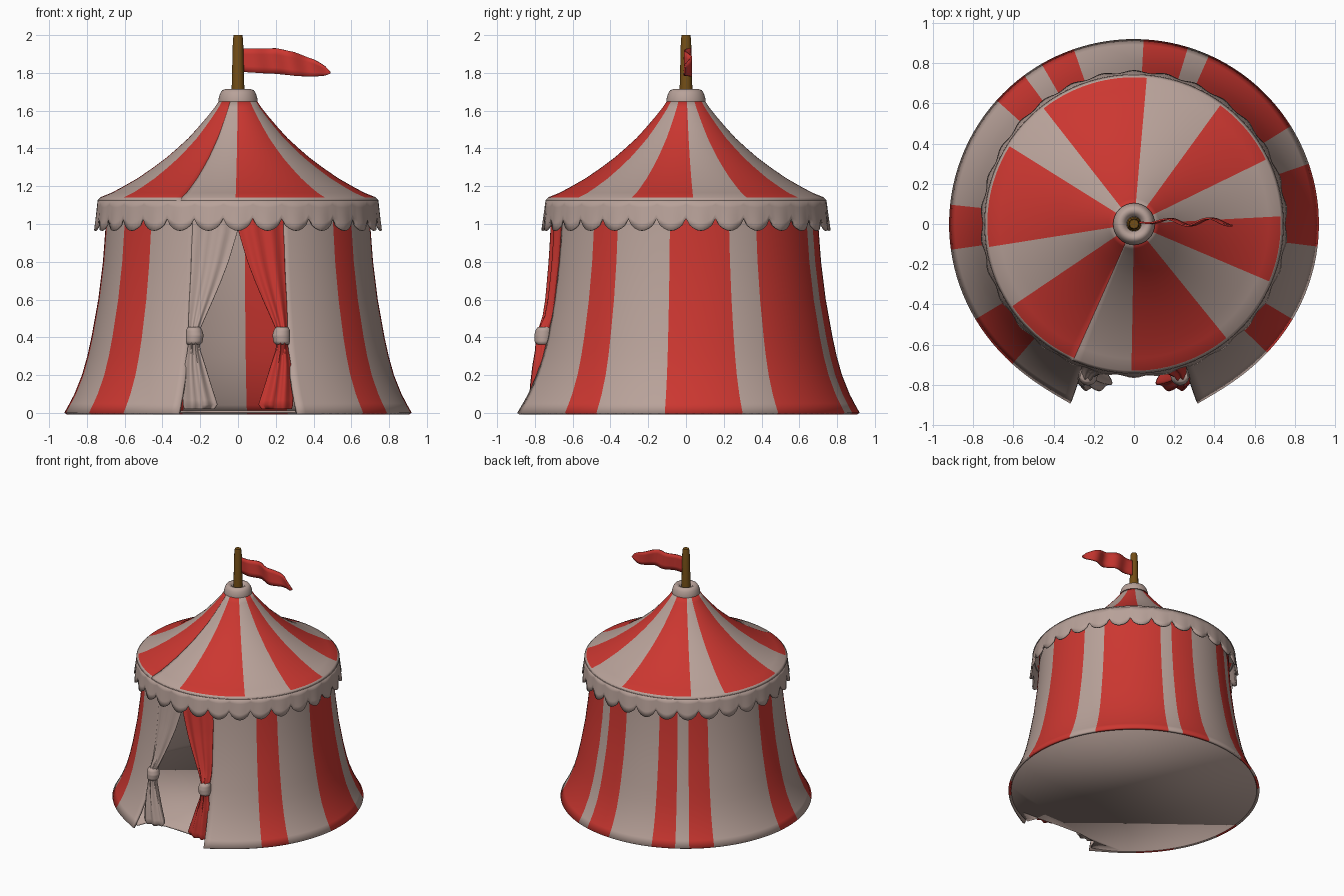
import bpy, bmesh, math

cube = bpy.data.objects.get("Cube")
if cube:
    bpy.data.objects.remove(cube)


def material(name, rgb):
    m = bpy.data.materials.new(name)
    m.use_nodes = True
    m.diffuse_color = (*rgb, 1)
    bsdf = m.node_tree.nodes["Principled BSDF"]
    bsdf.inputs["Base Color"].default_value = (*rgb, 1)
    bsdf.inputs["Roughness"].default_value = 0.9
    return m


CREAM = material("cream_canvas", (0.48, 0.36, 0.32))
RED = material("red_canvas", (0.6, 0.038, 0.03))
BROWN = material("brown_wood", (0.17, 0.075, 0.008))


def finish(name, bm, mats, thickness=0, angle=45):
    """Turn a bmesh into a smooth-shaded object, thickened inwards if asked."""
    mesh = bpy.data.meshes.new(name)
    bm.to_mesh(mesh)
    bm.free()
    for m in mats:
        mesh.materials.append(m)
    ob = bpy.data.objects.new(name, mesh)
    bpy.context.collection.objects.link(ob)
    if thickness:
        mod = ob.modifiers.new("thickness", "SOLIDIFY")
        mod.thickness = thickness
        mod.offset = -1
    bpy.ops.object.select_all(action="DESELECT")
    ob.select_set(True)
    bpy.context.view_layer.objects.active = ob
    bpy.ops.object.shade_smooth_by_angle(angle=math.radians(angle))
    return ob


def sheet(name, us, vs, point, mats, colour=None, wrap=False, caps=False, **kw):
    """Grid surface: point(u, v) gives each corner, colour(u, v) each face."""
    bm = bmesh.new()
    rows = [[bm.verts.new(point(u, v)) for u in us] for v in vs]
    n = len(us)
    for j in range(len(vs) - 1):
        for i in range(n if wrap else n - 1):
            k = (i + 1) % n
            f = bm.faces.new((rows[j][i], rows[j][k], rows[j + 1][k], rows[j + 1][i]))
            if colour:
                f.material_index = colour((us[i] + us[k]) / 2, (vs[j] + vs[j + 1]) / 2)
    if caps:
        bm.faces.new(rows[0])
        bm.faces.new(rows[-1])
        bmesh.ops.recalc_face_normals(bm, faces=bm.faces)
    return finish(name, bm, mats, **kw)


def steps(a, b, n):
    return [a + (b - a) * i / n for i in range(n + 1)]


def stripe_angles(start, end, stripes):
    """Column angles that fall exactly on every stripe edge."""
    marks = [start] + [a for s in stripes for a in s] + [end]
    out = [start]
    for a, b in zip(marks, marks[1:]):
        out += steps(a, b, max(1, math.ceil((b - a) / 3)))[1:]
    return out


def in_stripe(a, stripes):
    return int(any(lo < a < hi for lo, hi in stripes))


def lerp(table, x):
    """Read a (x, value, ...) table between its rows."""
    x = min(max(x, table[0][0]), table[-1][0])
    for p, q in zip(table, table[1:]):
        if x <= q[0]:
            t = (x - p[0]) / (q[0] - p[0])
            return [a + (b - a) * t for a, b in zip(p[1:], q[1:])]


def polar(r, deg, z):
    a = math.radians(deg)
    return (r * math.cos(a), r * math.sin(a), z)


# Flared wall, open at the front
WALL = [(0, 0.92), (0.05, 0.892), (0.1, 0.866), (0.2, 0.826), (0.3, 0.798), (0.4, 0.776),
        (0.6, 0.74), (0.8, 0.715), (1.0, 0.7), (1.12, 0.695)]
WALL_RED = [(-44, -31), (-7, 19), (32, 66), (73, 87), (109, 120),
            (126.5, 138), (174, 188), (211, 229)]
EDGE = 19.5
START, END = -90 + EDGE, 270 - EDGE


def wall_point(deg, z):
    gap = min(deg - START, END - deg)
    flare = 0.028 * math.exp(-gap / 9) * max(0, 1 - z / 0.4)
    return polar(lerp(WALL, z)[0] + flare, deg, z)


wall_angles = stripe_angles(START, END, WALL_RED)
sheet("tent_wall", wall_angles, [p[0] for p in WALL], wall_point, (CREAM, RED),
      lambda a, z: in_stripe(a, WALL_RED), thickness=0.018)

# Floor with a notch at the doorway
bm = bmesh.new()
outline = [polar(0.905, a, 0.012) for a in wall_angles]
outline += [(-0.27, -0.77, 0.012), (-0.12, -0.745, 0.012), (0.1, -0.755, 0.012), (0.27, -0.77, 0.012)]
bm.faces.new([bm.verts.new(p) for p in outline])
finish("floor", bm, [CREAM], thickness=0.012)

# Swooping striped roof
ROOF = [(0.745, 1.125), (0.73, 1.141), (0.67, 1.165), (0.61, 1.197), (0.53, 1.243), (0.45, 1.298),
        (0.38, 1.35), (0.32, 1.402), (0.262, 1.455), (0.212, 1.51), (0.165, 1.565), (0.125, 1.615), (0.095, 1.66)]
ROOF_RED = [(-91, -51), (-23, 3), (26, 54), (85, 128), (148, 189), (214, 246)]
sheet("roof", stripe_angles(-114, 246, ROOF_RED), range(len(ROOF)),
      lambda a, j: polar(ROOF[j][0], a, ROOF[j][1]), (CREAM, RED),
      lambda a, j: in_stripe(a, ROOF_RED) if j > 1 else 0, thickness=0.012)

# Scalloped valance under the roof edge
SCALLOPS = 30


def valance_point(deg, t):
    width = 360 / SCALLOPS
    p = ((deg + 90 + width / 2) % width) / width
    hem = 1.03 - 0.065 * max(0, math.sin(math.pi * p)) ** 0.6
    wave = 0.006 * math.cos(math.tau * p) * (1 - t)
    return polar(0.743 + 0.017 * (1 - t) - wave, deg, hem + (1.128 - hem) * t)


valance_angles = steps(0, 360, SCALLOPS * 8)[:-1]
sheet("valance", valance_angles, [0, 0.25, 0.5, 0.75, 1], valance_point, [CREAM],
      wrap=True, thickness=0.012)

# Collar ring and pole
COLLAR = [(0.085, 1.63), (0.103, 1.638), (0.104, 1.66), (0.095, 1.69), (0.084, 1.708),
          (0.068, 1.714), (0.05, 1.706), (0.036, 1.68)]
sheet("roof_collar", steps(0, 360, 32)[:-1], range(len(COLLAR)),
      lambda a, j: polar(COLLAR[j][0], a, COLLAR[j][1]), [CREAM], wrap=True, angle=60)
sheet("pole", steps(0, 360, 12)[:-1], [1.6, 1.7, 1.98, 2.0],
      lambda a, z: polar(0.034 - 0.025 * (z - 1.7) - (0.004 if z > 1.99 else 0), a, z),
      [BROWN], wrap=True, caps=True)

# Waving pennant: x, lower edge, upper edge
FLAG = [(0.02, 1.805, 1.93), (0.2, 1.795, 1.93), (0.3, 1.785, 1.91), (0.4, 1.78, 1.87),
        (0.46, 1.785, 1.835), (0.49, 1.797, 1.805)]


def flag_point(x, t):
    low, high = lerp(FLAG, x)
    y = 0.006 + 0.018 * math.sin(x * 30 + 2.4 + t * 0.8) * min(1, x * 5)
    return (x, y, low + (high - low) * t)


sheet("pennant", steps(0.02, 0.49, 32), steps(0, 1, 4), flag_point, [RED], thickness=0.008)


# Tied-back curtains; rows are z, inner x, outer x, y (0 hugs the wall), depth
DRAPE = [(0.43, 0.205, 0.262, -0.752, 0.03), (0.5, 0.175, 0.262, 0, 0.022), (0.6, 0.13, 0.258, 0, 0.016),
         (0.7, 0.088, 0.252, 0, 0.013), (0.8, 0.05, 0.248, 0, 0.012), (0.9, 0.02, 0.245, 0, 0.01),
         (0.97, 0.0, 0.24, 0, 0.01), (1.08, 0.0, 0.24, 0, 0.01)]
TAIL = [(0.02, 0.125, 0.285, -0.782, 0.03), (0.035, 0.105, 0.292, -0.784, 0.042),
        (0.15, 0.142, 0.288, -0.778, 0.04), (0.25, 0.172, 0.282, -0.77, 0.036),
        (0.33, 0.198, 0.268, -0.762, 0.03), (0.4, 0.208, 0.26, -0.757, 0.03)]
BAND = [(0.362, 0.2, 0.268, -0.757, 0.034), (0.375, 0.188, 0.276, -0.757, 0.044),
        (0.41, 0.182, 0.276, -0.755, 0.048), (0.44, 0.19, 0.274, -0.752, 0.044),
        (0.455, 0.202, 0.266, -0.75, 0.034)]


def curtain(name, table, side, mat, fold):
    def point(t, z):
        x0, x1, y, depth = lerp(table, z)
        u = math.cos(t)
        x = (x0 + x1) / 2 + (x1 - x0) / 2 * u
        hug = -math.sqrt(lerp(WALL, z)[0] ** 2 - x * x) - 0.004
        blend = min(1, max(0, (z - 0.43) / 0.07))
        if y:
            base = y if table is not DRAPE else y + (hug - y) * blend
        else:
            base = hug
        if table is DRAPE and z < 0.5:
            base = -0.752 + (hug + 0.752) * blend
        return (side * x, base + depth * math.sin(t) + fold * math.sin(u * 8 + 1), z)
    zs = steps(table[0][0], table[-1][0], 16)
    sheet(name, steps(0, math.tau, 48)[:-1], zs, point, [mat], wrap=True, caps=True, angle=60)


for label, side, mat in (("left", 1, RED), ("right", -1, CREAM)):
    curtain(label + "_curtain_drape", DRAPE, side, mat, 0.007)
    curtain(label + "_curtain_tail", TAIL, side, mat, 0.01)
    curtain(label + "_curtain_tie", BAND, side, CREAM, 0)
